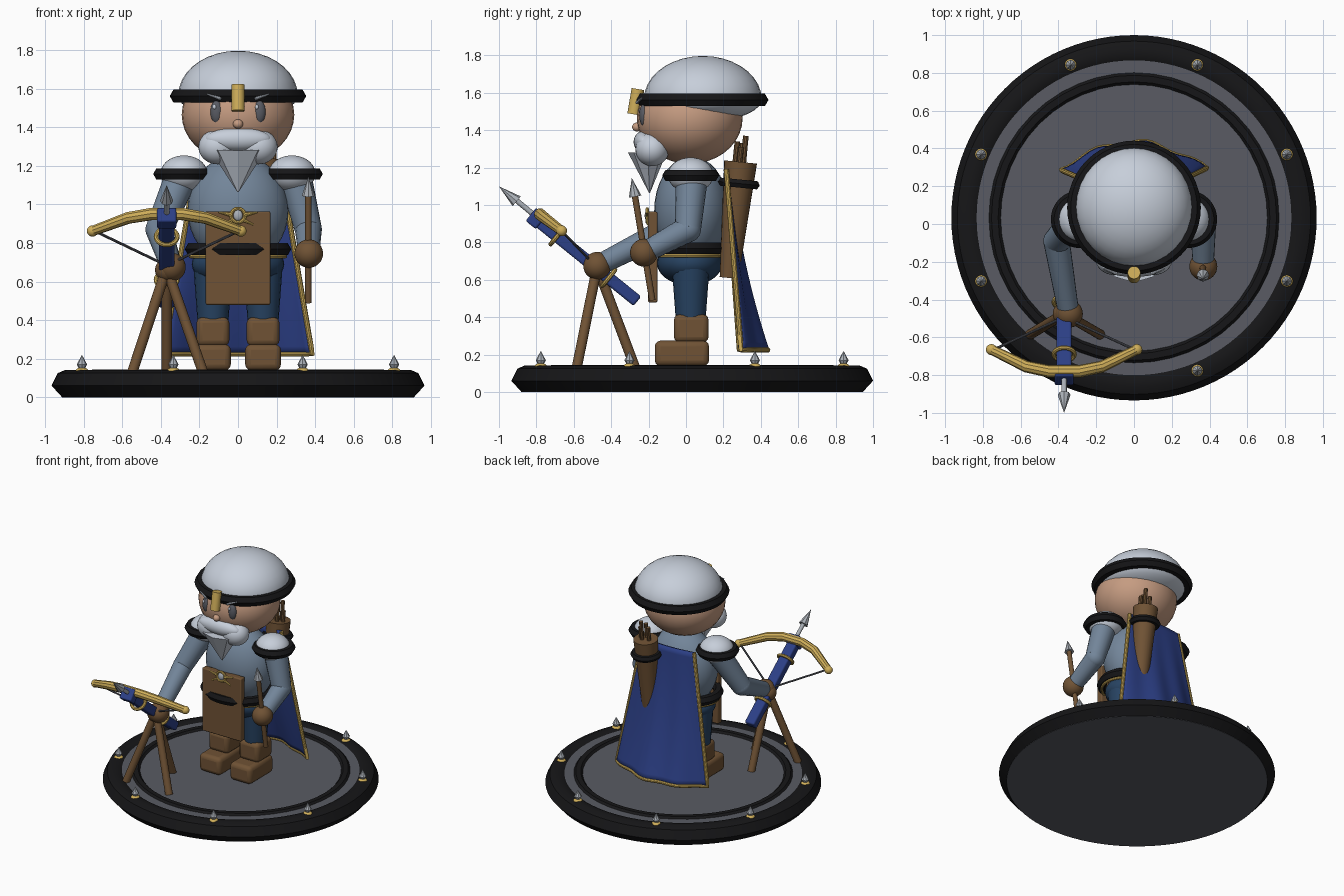
import bpy, bmesh, math
from mathutils import Vector

if "Cube" in bpy.data.objects:
    bpy.data.objects.remove(bpy.data.objects["Cube"])

def mat(name, r, g, b):
    m = bpy.data.materials.new(name)
    m.diffuse_color = (r, g, b, 1)
    m.use_nodes = True
    m.node_tree.nodes["Principled BSDF"].inputs["Base Color"].default_value = m.diffuse_color
    return m

BLACK = mat("black", .008, .008, .009)
STONE = mat("stone grey", .10, .105, .125)
WHITE = mat("pale steel", .57, .62, .70)
SILVER = mat("silver", .40, .43, .47)
GOLD = mat("gold", .62, .42, .10)
BROWN = mat("leather brown", .16, .085, .035)
BLUE = mat("royal blue", .025, .05, .24)
NAVY = mat("trouser blue", .02, .055, .12)
CLOTH = mat("tunic blue grey", .17, .235, .32)
SKIN = mat("skin", .56, .33, .22)

def finish(name, m, smooth=35):
    o = bpy.context.object
    o.name = name
    o.data.materials.clear()
    o.data.materials.append(m)
    if smooth:
        bpy.ops.object.transform_apply(location=False, rotation=False, scale=True)
        bpy.ops.object.shade_smooth_by_angle(angle=math.radians(smooth))
    return o

def ball(name, m, loc, size):
    bpy.ops.mesh.primitive_uv_sphere_add(segments=32, ring_count=18, radius=1, location=loc)
    bpy.context.object.scale = size
    return finish(name, m)

def rod(name, m, a, b, r1, r2=None, n=20):
    a, b = Vector(a), Vector(b)
    d = b - a
    bpy.ops.mesh.primitive_cone_add(vertices=n, radius1=r1, radius2=r1 if r2 is None else r2,
                                    depth=d.length, location=(a + b) / 2)
    bpy.context.object.rotation_euler = d.to_track_quat('Z', 'Y').to_euler()
    return finish(name, m)

def ring(name, m, loc, major, minor, scale=(1, 1, 1), n=6, rot=(0, 0, 0)):
    bpy.ops.mesh.primitive_torus_add(major_segments=48, minor_segments=n, major_radius=major,
                                     minor_radius=minor, location=loc, rotation=rot)
    bpy.context.object.scale = scale
    return finish(name, m)

def box(name, m, loc, size, bevel, rot=(0, 0, 0)):
    bpy.ops.mesh.primitive_cube_add(size=1, location=loc, rotation=rot)
    o = bpy.context.object
    o.scale = size
    finish(name, m)
    b = o.modifiers.new("bevel", 'BEVEL')
    b.width, b.segments = bevel, 3
    return o

def tube(name, m, pts, r, radii=None):
    c = bpy.data.curves.new(name, 'CURVE')
    c.dimensions, c.bevel_depth, c.bevel_resolution, c.use_fill_caps = '3D', r, 3, True
    s = c.splines.new('POLY')
    s.points.add(len(pts) - 1)
    for i, p in enumerate(pts):
        s.points[i].co = (*p, 1)
        s.points[i].radius = radii[i] if radii else 1
    o = bpy.data.objects.new(name, c)
    bpy.context.collection.objects.link(o)
    bpy.ops.object.select_all(action='DESELECT')
    bpy.context.view_layer.objects.active = o
    o.select_set(True)
    bpy.ops.object.convert(target='MESH')
    return finish(name, m)

def surface(name, m, grid, closed=False):
    bm = bmesh.new()
    vs = [[bm.verts.new(p) for p in row] for row in grid]
    rows = len(vs)
    for i in range(rows if closed else rows - 1):
        for j in range(len(vs[0]) - 1):
            k = (i + 1) % rows
            bm.faces.new((vs[i][j], vs[k][j], vs[k][j + 1], vs[i][j + 1]))
    bmesh.ops.recalc_face_normals(bm, faces=bm.faces)
    me = bpy.data.meshes.new(name)
    bm.to_mesh(me)
    o = bpy.data.objects.new(name, me)
    bpy.context.collection.objects.link(o)
    bpy.ops.object.select_all(action='DESELECT')
    bpy.context.view_layer.objects.active = o
    o.select_set(True)
    return finish(name, m)

# --- round base with black rim, inner ring and eight spikes
CY = .033
rod("base_disc", STONE, (0, CY, 0), (0, CY, .13), .914, n=96)
profile = [(.912, 0), (.967, .06), (.935, .125), (.895, .142), (.85, .14), (.825, .125)]
surface("base_rim", BLACK, [[(r * math.cos(a), CY + r * math.sin(a), z) for r, z in profile]
        for a in [2 * math.pi * i / 96 for i in range(96)]], True)
ring("base_inner_ring", BLACK, (0, CY, .126), .737, .035, (1, 1, .6))
for i in range(8):
    a = math.radians(22.5 + 45 * i)
    x, y = .876 * math.cos(a), CY + .876 * math.sin(a)
    ball("spike_collar", GOLD, (x, y, .137), (.032, .032, .018))
    rod("spike_lower", SILVER, (x, y, .135), (x, y, .17), .008, .027, 8)
    rod("spike_point", SILVER, (x, y, .17), (x, y, .22), .027, 0, 8)

# --- legs, pauldrons and facial pairs
for s in (-1, 1):
    box("boot_foot", BROWN, (s * .13, -.022, .207), (.185, .29, .135), .03)
    box("boot_cuff", BROWN, (s * .13, .028, .34), (.17, .185, .15), .03)
    rod("trouser_leg", NAVY, (s * .13, .025, .39), (s * .13, .025, .66), .08, .1)
    ring("pauldron_rim", BLACK, (s * .288, .025, 1.158), .118, .034)
    ball("pauldron_dome", WHITE, (s * .28, .025, 1.16), (.122, .122, .094))
    ball("eye", STONE, (s * .11, -.225, 1.48), (.033, .025, .06))
    ball("eye_glint", WHITE, (s * .11 - .012, -.245, 1.505), (.009, .008, .012))
    rod("eyebrow", WHITE, (s * .09, -.263, 1.548), (s * .16, -.236, 1.572), .009, .004, 8)
    ball("moustache_side", WHITE, (s * .105, -.18, 1.298), (.1, .09, .09))

# --- trunk
ball("hips", NAVY, (0, .02, .69), (.24, .175, .12))
ball("tunic", CLOTH, (0, .03, .97), (.262, .2, .29))
ring("belt", BLACK, (0, 0, .768), .24, .036, (1, .845, 1))
ring("belt_trim", GOLD, (0, .0, .73), .245, .01, (1, .8, 1), 8)
box("apron", BROWN, (0, -.178, .722), (.335, .05, .485), .008)

# --- apron emblem
ring("emblem_ring", GOLD, (0, -.207, .943), .036, .009, rot=(math.pi / 2, 0, 0), n=8)
ball("emblem_stone", SILVER, (0, -.207, .943), (.024, .014, .028))
for s in (-1, 1):
    rod("emblem_wing", GOLD, (s * .03, -.206, .945), (s * .1, -.206, .96), .012, .004, 8)
    rod("emblem_tail", GOLD, (s * .025, -.206, .92), (s * .08, -.206, .895), .01, .004, 8)

# --- head, beard and helmet
ball("head", SKIN, (0, .02, 1.465), (.292, .283, .245))
ball("nose", SKIN, (0, -.262, 1.417), (.026, .026, .024))
ball("moustache_middle", WHITE, (0, -.225, 1.338), (.17, .055, .06))
beard = rod("beard", WHITE, (0, -.195, 1.065), (0, -.205, 1.285), .003, .105, 8)
beard.scale.x = 1.4
helm = ball("helmet", WHITE, (0, .09, 1.565), (.31, .315, .232))
for v in helm.data.vertices:
    if v.co.z < 0:
        v.co.z *= .52
ring("helmet_band", BLACK, (0, .087, 1.562), .315, .039)
rod("helmet_nose_guard", GOLD, (0, -.28, 1.485), (0, -.257, 1.62), .034)

# --- arms
def arm(side, shoulder, elbow, hand):
    rod(side + "_upper_arm", CLOTH, shoulder, elbow, .085, .07)
    ball(side + "_elbow", CLOTH, elbow, (.07,) * 3)
    rod(side + "_forearm", CLOTH, elbow, hand, .07, .055)
    ball(side + "_hand", BROWN, hand, (.074,) * 3)

arm("left", (.30, .03, 1.13), (.365, .01, .87), (.367, -.225, .745))
arm("right", (-.30, .03, 1.13), (-.41, -.09, .87), (-.345, -.475, .675))

# --- bolt held in the left hand
rod("held_bolt_shaft", BROWN, (.365, -.18, .49), (.365, -.275, 1.06), .017)
rod("held_bolt_head", SILVER, (.365, -.272, 1.045), (.365, -.29, 1.145), .034, 0, 8)

# --- crossbow on its tripod
X = -.37
P = lambda t, up=0: (X, -.84 + .575 * t + up * -.63, .96 - .465 * t + up * .78)  # point along stock
ang = math.atan2(-.465, .575)
box("crossbow_stock", BLUE, P(.5, -.02), (.08, .72, .065), .012, (ang, 0, 0))
box("crossbow_nose_block", BLUE, P(.06, -.005), (.1, .07, .09), .01, (ang, 0, 0))
for t in (.24, .72):
    ring("stock_band", GOLD, P(t, -.02), .055, .012, n=8, rot=(math.pi / 2 + ang, 0, 0))
tube("trigger_guard", GOLD, [P(.3, -.05), P(.36, -.1), P(.48, -.11), P(.55, -.05)], .01)
bow = [(-.385, -.665, .862), (-.2, -.755, .93), (-.08, -.78, .95), (.08, -.78, .95),
       (.2, -.755, .93), (.385, -.665, .862)]
tube("crossbow_bow", GOLD, [(X + x, y, z) for x, y, z in bow], .033, [.8, .95, 1, 1, .95, .8])
for x, y, z in (bow[0], bow[-1]):
    ball("bow_tip", GOLD, (X + x, y, z), (.029,) * 3)
    rod("bow_string", STONE, (X + x * .97, y, z), P(.62, .015), .007, n=8)
rod("loaded_bolt_shaft", SILVER, P(.6, .015), (X, -.925, 1.04), .014)
rod("loaded_bolt_head", SILVER, (X, -.905, 1.02), (X, -1.0, 1.10), .034, 0, 8)
ball("tripod_hub", BROWN, (X, -.475, .66), (.06,) * 3)
for x, y in ((-.55, -.585), (-.18, -.585), (-.37, -.27)):
    rod("tripod_leg", BROWN, (x, y, .125), (X, -.475, .67), .027)

# --- cape with gold trim
def cape(u, t):
    w = .22 + .165 * t
    y = .215 + .075 * t + (.02 + .12 * t * t) * math.cos(u * math.pi / 2)
    return (u * w, y + .012 * t * math.sin(u * 9), 1.19 - .965 * t)

N = 24
U = [-1 + 2 * i / N for i in range(N + 1)]
T = [i / N for i in range(N + 1)]
sheet = surface("cape", BLUE, [[cape(u, t) for t in T] for u in U])
sol = sheet.modifiers.new("thickness", 'SOLIDIFY')
sol.thickness, sol.offset = .016, 0
tube("cape_trim", GOLD, [cape(-1, t) for t in T] + [cape(u, 1) for u in U[1:]]
     + [cape(1, t) for t in T[-2::-1]], .014)

# --- quiver with arrows
rod("quiver", BROWN, (.14, .23, .61), (.14, .292, 1.23), .05, .088, 24)
ring("quiver_band", BLACK, (.14, .283, 1.115), .087, .025, rot=(-.1, 0, 0))
for dx, dy, top in ((-.03, 0, 1.33), (.02, .015, 1.37), (.01, -.03, 1.34), (.045, -.01, 1.31)):
    rod("quiver_arrow", BROWN, (.14 + dx, .28 + dy, 1.1), (.14 + dx, .305 + dy, top), .015, n=10)
